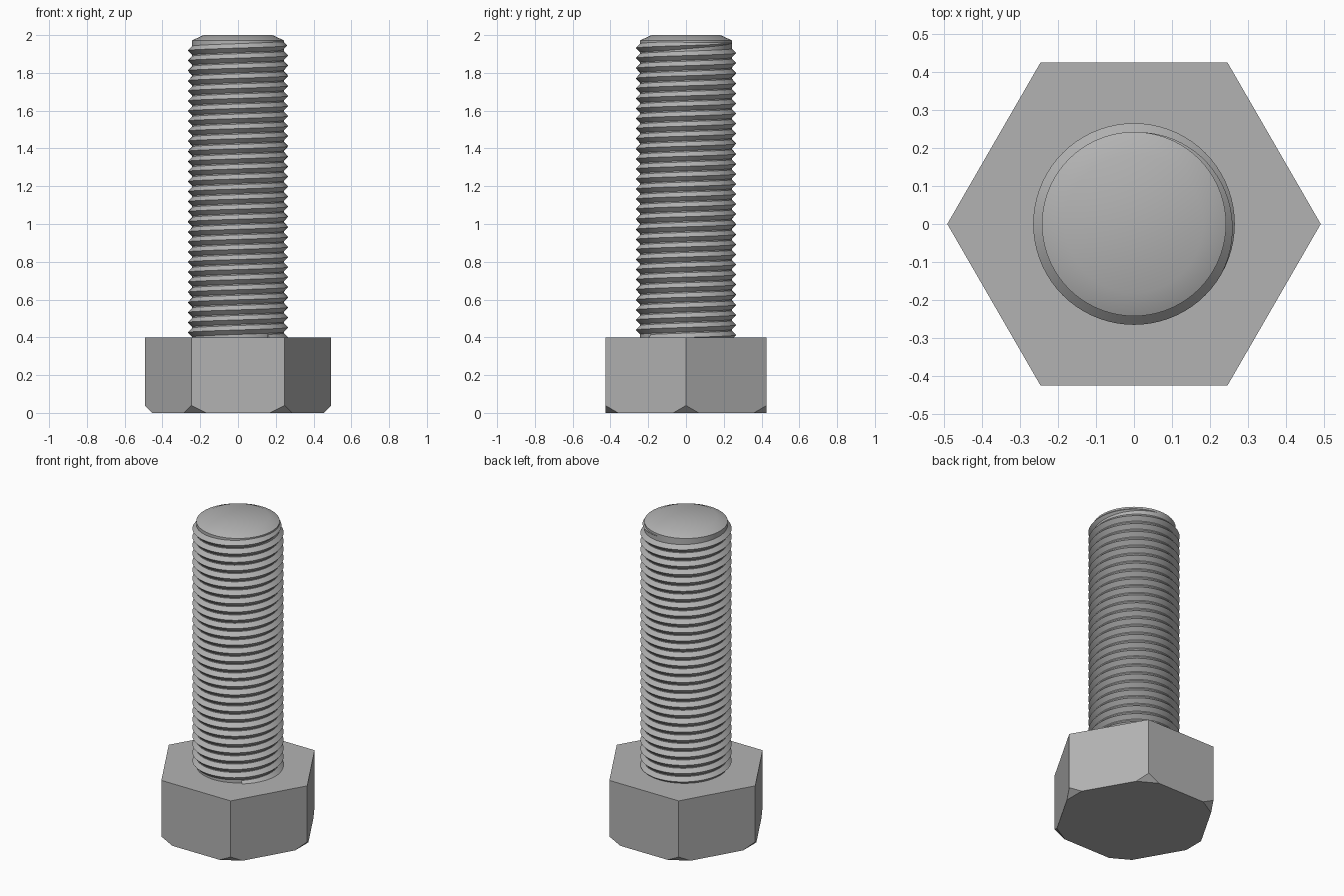
import bpy, bmesh
from math import sin, cos, pi, sqrt
from mathutils import Vector

if "Cube" in bpy.data.objects:
    bpy.data.objects.remove(bpy.data.objects["Cube"], do_unlink=True)

steel = bpy.data.materials.new("grey steel")
steel.use_nodes = True
steel.diffuse_color = (0.45, 0.45, 0.45, 1)
steel.node_tree.nodes["Principled BSDF"].inputs["Base Color"].default_value = (0.45, 0.45, 0.45, 1)

HEAD_H, FLAT_R, CORNER_R = 0.4, 0.4267, 0.4267 * 2 / sqrt(3)
CORE_R, CREST_R, TIP_R = 0.243, 0.266, 0.182
PITCH, SEG = 0.0533, 72


def finish(name, bm, smooth):
    bmesh.ops.recalc_face_normals(bm, faces=bm.faces)
    mesh = bpy.data.meshes.new(name)
    bm.to_mesh(mesh)
    bm.free()
    mesh.materials.append(steel)
    obj = bpy.data.objects.new(name, mesh)
    bpy.context.collection.objects.link(obj)
    if smooth:
        bpy.ops.object.select_all(action="DESELECT")
        obj.select_set(True)
        bpy.context.view_layer.objects.active = obj
        bpy.ops.object.shade_smooth_by_angle(angle=pi / 7)
    return obj


def ring(bm, radius, z, count):
    return [bm.verts.new((radius * cos(2 * pi * i / count), radius * sin(2 * pi * i / count), z))
            for i in range(count)]


def stack(bm, profile, count):
    """Closed solid through rings given as (radius, z)."""
    rings = [ring(bm, r, z, count) for r, z in profile]
    for a, b in zip(rings, rings[1:]):
        for i in range(count):
            j = (i + 1) % count
            bm.faces.new((a[i], a[j], b[j], b[i]))
    bm.faces.new(rings[0][::-1])
    bm.faces.new(rings[-1])


# Hexagonal head with its six lower corners cut off flat
bm = bmesh.new()
stack(bm, [(CORNER_R, 0), (CORNER_R, HEAD_H)], 6)
for k in range(6):
    out = Vector((cos(k * pi / 3), sin(k * pi / 3), 0))
    cut = bmesh.ops.bisect_plane(bm, geom=bm.verts[:] + bm.edges[:] + bm.faces[:],
                                 plane_co=out * (CORNER_R - 0.039),
                                 plane_no=out - Vector((0, 0, 1)), clear_outer=True)
    edges = [e for e in cut["geom_cut"] if isinstance(e, bmesh.types.BMEdge)]
    bmesh.ops.holes_fill(bm, edges=edges)
finish("hex_head", bm, False)

# Core of the shank with a chamfered tip
bm = bmesh.new()
stack(bm, [(CORE_R, HEAD_H - 0.01), (CORE_R, 1.972), (TIP_R, 2.0)], SEG)
finish("shank_core", bm, True)

# Right-handed V thread, fading into the core at the tip
bm = bmesh.new()
END_ANGLE, END_Z = pi / 2, 1.958
steps = int(29.4 * SEG)
fade = SEG // 3
sections = []
for i in range(steps + 1):
    angle = END_ANGLE - (steps - i) * 2 * pi / SEG
    z = END_Z - (steps - i) * PITCH / SEG
    size = min(1, (steps - i) / fade)
    crest = CORE_R - 0.001 + (CREST_R - CORE_R + 0.001) * size
    half = PITCH * 0.46 * max(size, 0.05)
    sections.append([bm.verts.new((r * cos(angle), r * sin(angle), z + dz))
                     for r, dz in ((CORE_R - 0.001, -half), (crest, 0), (CORE_R - 0.001, half))])
for a, b in zip(sections, sections[1:]):
    for j in range(3):
        k = (j + 1) % 3
        bm.faces.new((a[j], b[j], b[k], a[k]))
bm.faces.new(sections[0])
bm.faces.new(sections[-1][::-1])
finish("screw_thread", bm, True)
